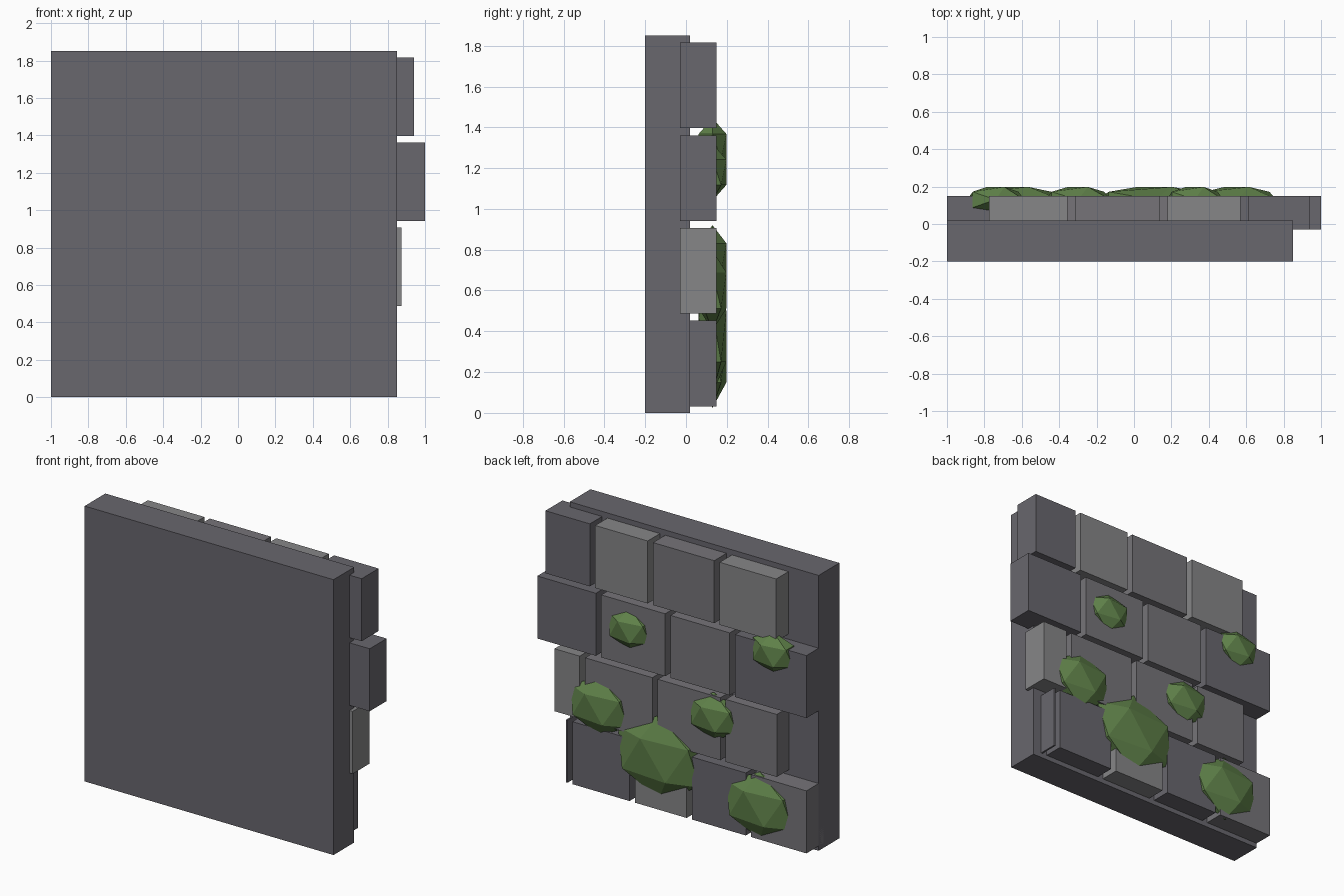
import bpy

if "Cube" in bpy.data.objects:
    bpy.data.objects.remove(bpy.data.objects["Cube"])

def material(name, rgb):
    m = bpy.data.materials.new(name)
    m.diffuse_color = (*rgb, 1)
    m.use_nodes = True
    m.node_tree.nodes["Principled BSDF"].inputs["Base Color"].default_value = m.diffuse_color
    return m

STONE = [material("stone_dark", (0.14, 0.135, 0.155)),
         material("stone_mid", (0.18, 0.175, 0.19)),
         material("stone_light", (0.24, 0.24, 0.245))]
MOSS = material("moss_green", (0.12, 0.23, 0.07))

def box(name, x, y, z, mat):
    bpy.ops.mesh.primitive_cube_add(size=1, location=[sum(r) / 2 for r in (x, y, z)])
    ob = bpy.context.object
    ob.name = name
    ob.scale = [r[1] - r[0] for r in (x, y, z)]
    ob.data.materials.append(mat)

# Backing slab
box("backing_slab", (-1, 0.85), (-0.2, 0.02), (0, 1.85), STONE[0])

# Brick courses, bottom to top: (x start, x end, shade)
rows = [
    [(-1, -0.59, 1), (-0.55, -0.15, 0), (-0.11, 0.275, 2), (0.315, 0.74, 0), (0.775, 0.787, 0)],
    [(-0.78, -0.40, 1), (-0.36, 0.105, 1), (0.145, 0.645, 1), (0.685, 0.873, 2)],
    [(-1, -0.47, 0), (-0.43, 0.01, 1), (0.05, 0.525, 1), (0.565, 1.0, 0)],
    [(-0.775, -0.355, 2), (-0.315, 0.14, 1), (0.18, 0.57, 2), (0.61, 0.94, 0)],
]
for r, row in enumerate(rows):
    z = 0.032 + r * 0.4545
    for i, (x0, x1, shade) in enumerate(row):
        box(f"brick_{r + 1}_{i + 1}", (x0, x1), (-0.03, 0.15), (z, z + 0.42), STONE[shade])

# Flattened moss clumps: (x, z, radius)
clumps = [(-0.64, 0.25, 0.275), (0.11, 0.375, 0.34), (0.55, 0.60, 0.24),
          (-0.30, 0.76, 0.195), (0.325, 1.18, 0.17), (-0.74, 1.305, 0.17)]
for i, (x, z, rad) in enumerate(clumps):
    bpy.ops.mesh.primitive_ico_sphere_add(subdivisions=1, radius=1, location=(x, 0.13, z))
    ob = bpy.context.object
    ob.name = f"moss_{i + 1}"
    ob.scale = (rad, 0.08, rad * 0.82)
    ob.data.materials.append(MOSS)
